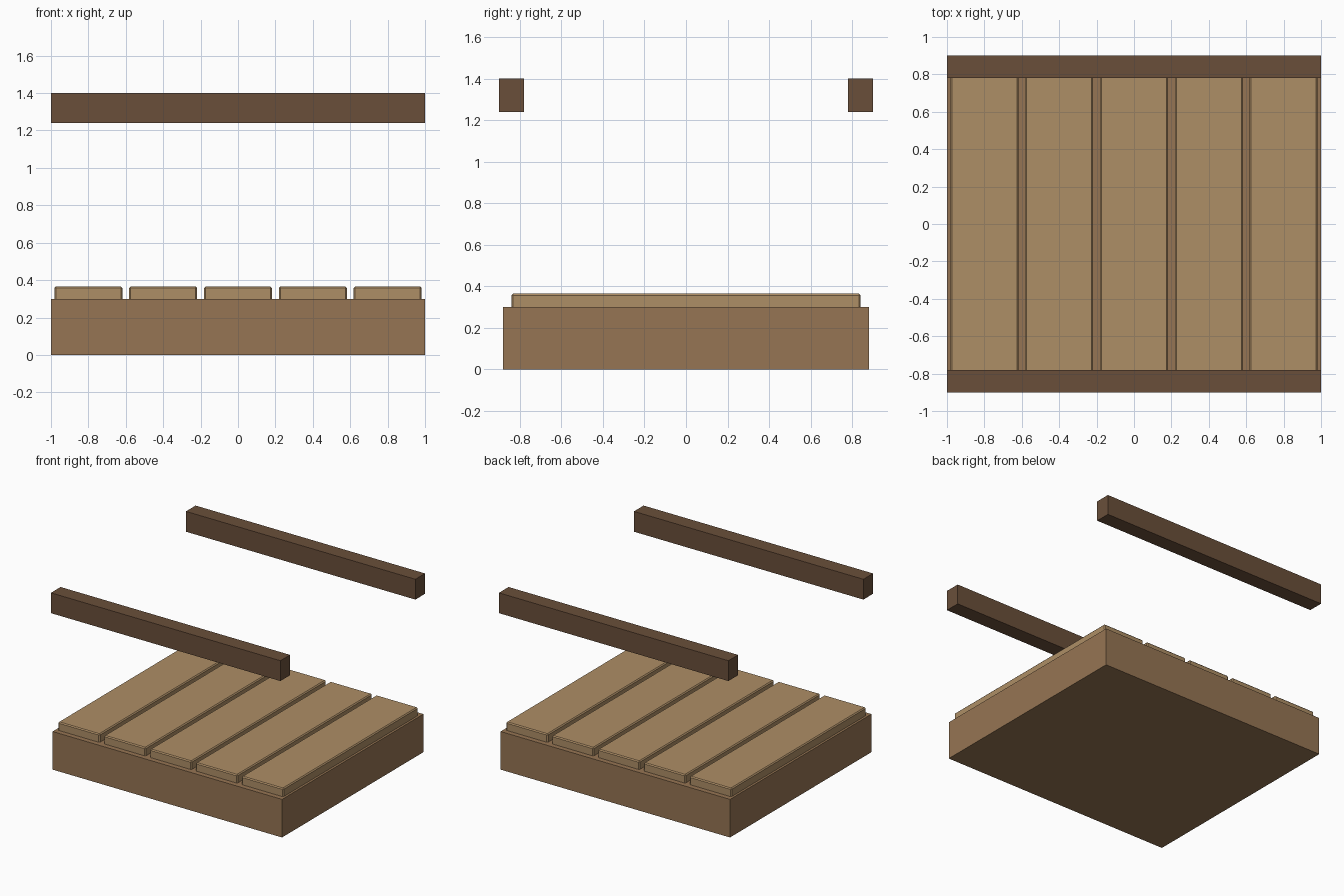
import bpy

if "Cube" in bpy.data.objects:
    bpy.data.objects.remove(bpy.data.objects["Cube"])


def material(name, rgb):
    m = bpy.data.materials.new(name)
    m.diffuse_color = (*rgb, 1)
    m.use_nodes = True
    m.node_tree.nodes["Principled BSDF"].inputs["Base Color"].default_value = m.diffuse_color
    return m


def box(name, lo, hi, mat, bevel=0):
    bpy.ops.mesh.primitive_cube_add(
        size=1, location=[(a + b) / 2 for a, b in zip(lo, hi)])
    ob = bpy.context.object
    ob.name = name
    ob.scale = [b - a for a, b in zip(lo, hi)]
    bpy.ops.object.transform_apply(location=False, rotation=False, scale=True)
    ob.data.materials.append(mat)
    if bevel:
        mod = ob.modifiers.new("soft_edges", 'BEVEL')
        mod.width = bevel
        mod.segments = 1
    return ob


base_wood = material("base_wood", (0.305, 0.178, 0.087))
plank_wood = material("plank_wood", (0.423, 0.271, 0.133))
rail_wood = material("rail_wood", (0.144, 0.078, 0.042))

# Solid deck base
box("deck_base", (-1, -0.88, 0), (1, 0.88, 0.30), base_wood)

# Five planks laid across, slightly sunk into the base
for i in range(5):
    x = -0.8 + 0.4 * i
    box(f"plank_{i + 1}", (x - 0.182, -0.84, 0.285), (x + 0.182, 0.84, 0.365),
        plank_wood, bevel=0.008)

# Floating handrails on both sides
for side, s in (("front", -1), ("back", 1)):
    y = 0.84 * s
    box(f"handrail_{side}", (-1, y - 0.06, 1.24), (1, y + 0.06, 1.40), rail_wood)
